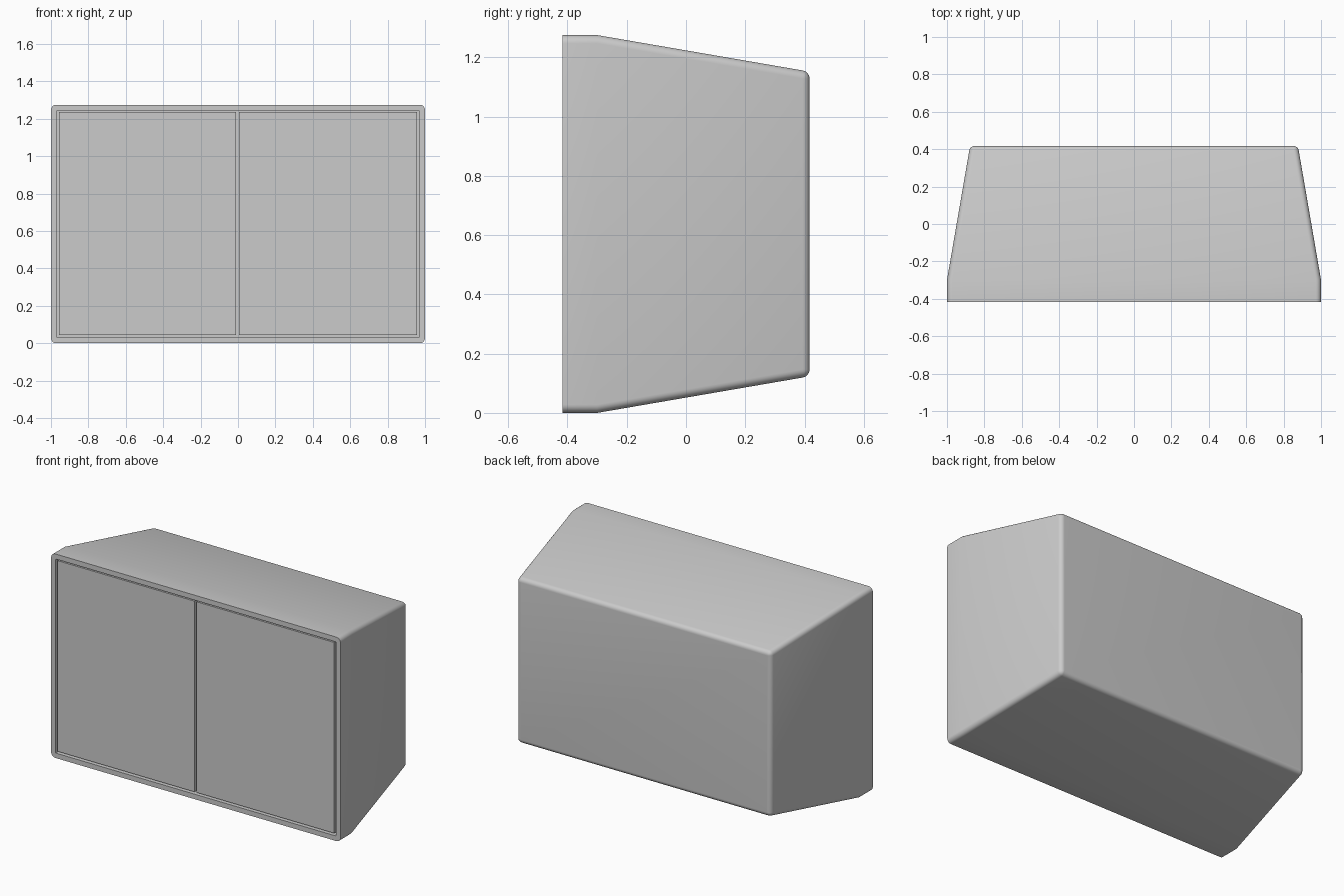
import bpy, bmesh, math

if "Cube" in bpy.data.objects:
    bpy.data.objects.remove(bpy.data.objects["Cube"])

W, H, D = 1.0, 1.275, 0.417      # half width, height, half depth
KINK, SLOPE = -0.30, 0.172       # where the taper starts, inset per unit depth
ROUND = 0.028                    # edge rounding


def ring(bm, y, inset, radius, steps=6):
    """Rounded rectangle loop in the xz plane, inset from the outer outline."""
    hx, hz = W - inset - radius, H / 2 - inset - radius
    verts = []
    for q, (sx, sz) in enumerate([(1, 1), (-1, 1), (-1, -1), (1, -1)]):
        for i in range(steps + 1):
            t = math.radians(90 * (q + i / steps))
            verts.append(bm.verts.new((sx * hx + radius * math.cos(t), y,
                                       H / 2 + sz * hz + radius * math.sin(t))))
    return verts


def finish(bm, name, angle=30):
    bmesh.ops.recalc_face_normals(bm, faces=bm.faces)
    me = bpy.data.meshes.new(name)
    bm.to_mesh(me)
    bm.free()
    ob = bpy.data.objects.new(name, me)
    bpy.context.collection.objects.link(ob)
    bpy.ops.object.select_all(action='DESELECT')
    bpy.context.view_layer.objects.active = ob
    ob.select_set(True)
    bpy.ops.object.shade_smooth_by_angle(angle=math.radians(angle))
    return ob


# Tapered cabinet shell: recess floor, recess wall, rim, straight band, taper
sections = [(-D + 0.045, 0.031, 0.004), (-D, 0.031, 0.004),
            (-D, 0.0, ROUND), (KINK, 0.0, ROUND)]
# Rounded rear edge
a = math.atan(SLOPE)
yc = D - ROUND
centre = SLOPE * (yc - KINK) + ROUND / math.cos(a)
for i in range(7):
    t = a + (math.pi / 2 - a) * i / 6
    sections.append((yc + ROUND * math.sin(t), centre - ROUND * math.cos(t),
                     max(ROUND * math.cos(t), 0.0005)))
bm = bmesh.new()
loops = [ring(bm, *s) for s in sections]
for lo, hi in zip(loops, loops[1:]):
    for i in range(len(lo)):
        j = (i + 1) % len(lo)
        bm.faces.new((lo[i], lo[j], hi[j], hi[i]))
bm.faces.new(loops[0])
bm.faces.new(loops[-1])
finish(bm, "cabinet_shell")


# Front doors set in the recess with a thin gap all round
def door(name, x0, x1, z0, z1, y0, y1):
    bm = bmesh.new()
    bmesh.ops.create_cube(bm, size=1)
    for v in bm.verts:
        v.co = ((x0 + x1) / 2 + v.co.x * (x1 - x0),
                (y0 + y1) / 2 + v.co.y * (y1 - y0),
                (z0 + z1) / 2 + v.co.z * (z1 - z0))
    return finish(bm, name)


for name, x0, x1 in (("left_door", -0.956, -0.011), ("right_door", 0.005, 0.956)):
    door(name, x0, x1, 0.044, 1.236, -D + 0.002, -D + 0.05)
